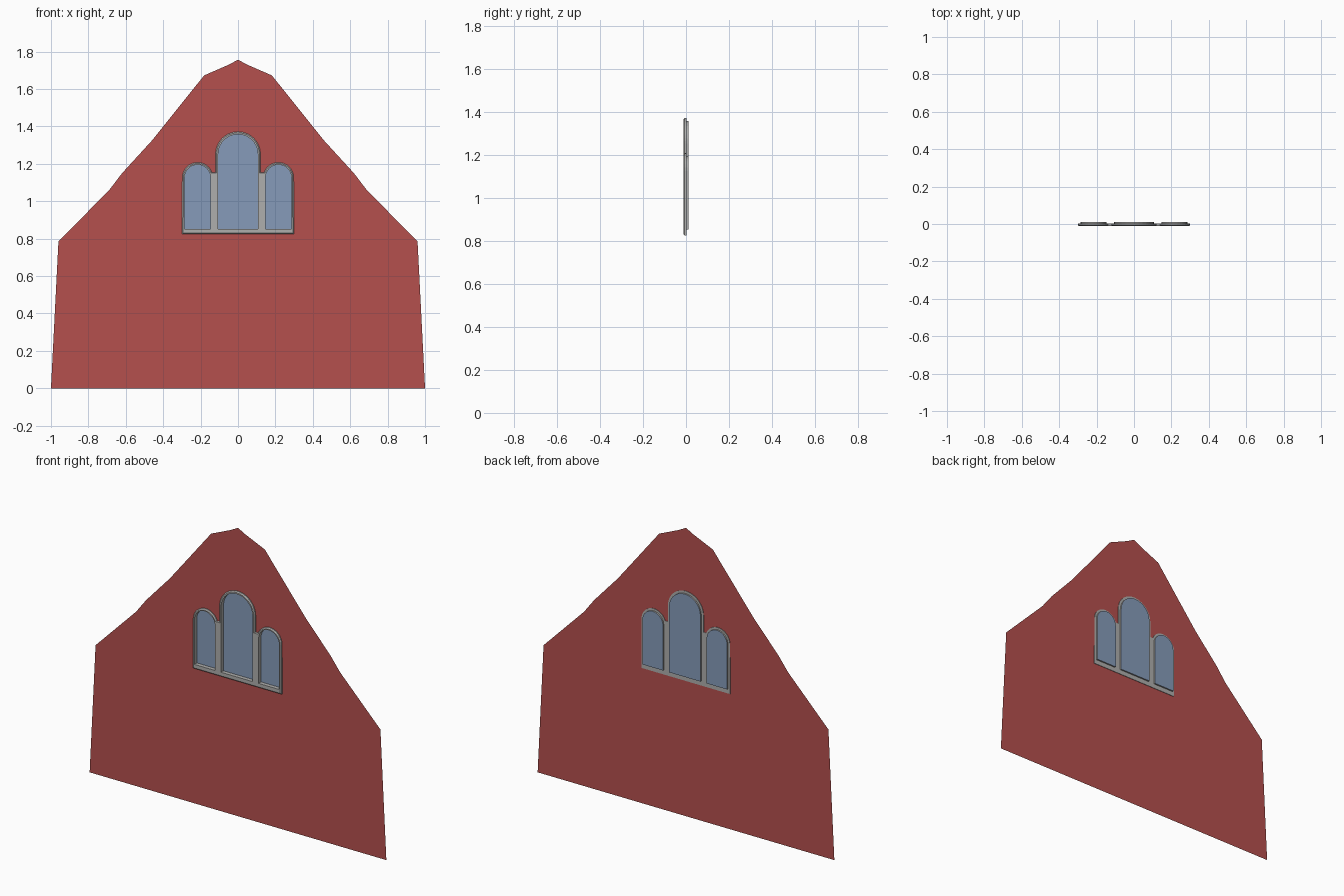
import bpy, bmesh, math

cube = bpy.data.objects.get("Cube")
if cube:
    bpy.data.objects.remove(cube)


def material(name, rgb):
    mat = bpy.data.materials.new(name)
    mat.use_nodes = True
    mat.diffuse_color = (*rgb, 1)
    mat.node_tree.nodes["Principled BSDF"].inputs["Base Color"].default_value = (*rgb, 1)
    return mat


RED = material("red wall", (0.46, 0.08, 0.076))
GREY = material("grey frame", (0.43, 0.43, 0.42))
BLUE = material("blue glass", (0.24, 0.33, 0.49))

FRONT, FRAME_BACK, GLASS = -0.012, 0.003, 0.012
SIDE_X, SIDE_SPRING, MID_SPRING = 0.216, 1.126, 1.252


def arc(cx, cz, r, start, end, steps=14):
    angles = [math.radians(start + (end - start) * i / steps) for i in range(steps + 1)]
    return [(cx + r * math.cos(a), cz + r * math.sin(a)) for a in angles]


def mirrored(half):
    """Close a right-hand half outline, running bottom to top, with its mirror image."""
    return half + [(-x, z) for x, z in reversed(half) if abs(x) > 1e-5]


def pane(cx, r, spring, bottom=0.853):
    return [(cx - r, bottom), (cx + r, bottom)] + arc(cx, spring, r, 0, 180)


def frame_outline(inset):
    half = [(0.299 - inset, 0.825 + inset)]
    half += arc(SIDE_X, SIDE_SPRING, 0.082 - inset, 0, 160)
    notch = half[-1][1]
    half += [(0.12 - inset, notch)]
    half += arc(0, MID_SPRING, 0.12 - inset, 0, 90)
    return mirrored(half)


def add_loop(bm, points, y):
    verts = [bm.verts.new((x, y, z)) for x, z in points]
    edges = [bm.edges.new((v, verts[(i + 1) % len(verts)])) for i, v in enumerate(verts)]
    return verts, edges


def fill(bm, loops, facing):
    edges = [e for _, loop_edges in loops for e in loop_edges]
    made = bmesh.ops.triangle_fill(bm, use_beauty=True, edges=edges, normal=(0, facing, 0))
    for f in made["geom"]:
        if isinstance(f, bmesh.types.BMFace):
            f.normal_update()
            if f.normal.y * facing < 0:
                f.normal_flip()


def bridge(bm, a, b):
    for i in range(len(a)):
        j = (i + 1) % len(a)
        bm.faces.new((a[i], a[j], b[j], b[i]))


def finish(bm, name, mat):
    mesh = bpy.data.meshes.new(name)
    bm.to_mesh(mesh)
    bm.free()
    mesh.materials.append(mat)
    obj = bpy.data.objects.new(name, mesh)
    bpy.context.collection.objects.link(obj)
    return obj


panes = {"right_pane": pane(-SIDE_X, 0.069, SIDE_SPRING),
         "middle_pane": pane(0, 0.106, MID_SPRING),
         "left_pane": pane(SIDE_X, 0.069, SIDE_SPRING)}

# Gable wall: a thin sheet with an opening for the window
gable = mirrored([(1, 0), (0.96, 0.785), (0.687, 1.062), (0.62, 1.15), (0.46, 1.325),
                  (0.181, 1.673), (0.05, 1.73), (0, 1.757)])
bm = bmesh.new()
fill(bm, [add_loop(bm, gable, 0), add_loop(bm, frame_outline(0), 0)], -1)
finish(bm, "gable_wall", RED)

# Window frame: chamfered plate pierced by the three arched openings
bm = bmesh.new()
rim = add_loop(bm, frame_outline(0.006), FRONT)
shoulder = add_loop(bm, frame_outline(0), FRONT + 0.006)
back = add_loop(bm, frame_outline(0), FRAME_BACK)
front_holes = [add_loop(bm, p, FRONT) for p in panes.values()]
back_holes = [add_loop(bm, p, FRAME_BACK) for p in panes.values()]
fill(bm, [rim] + front_holes, -1)
fill(bm, [back] + back_holes, 1)
bridge(bm, rim[0], shoulder[0])
bridge(bm, shoulder[0], back[0])
for f, b in zip(front_holes, back_holes):
    bridge(bm, f[0], b[0])
bmesh.ops.recalc_face_normals(bm, faces=bm.faces)
finish(bm, "window_frame", GREY)

# Each pane sits at the back of a shallow grey casing
for name, points in panes.items():
    bm = bmesh.new()
    a = add_loop(bm, points, FRAME_BACK)
    b = add_loop(bm, points, GLASS)
    bridge(bm, a[0], b[0])
    bmesh.ops.recalc_face_normals(bm, faces=bm.faces)
    finish(bm, name.replace("pane", "casing"), GREY)

    bm = bmesh.new()
    bm.faces.new(add_loop(bm, points, GLASS)[0])
    finish(bm, name, BLUE)
